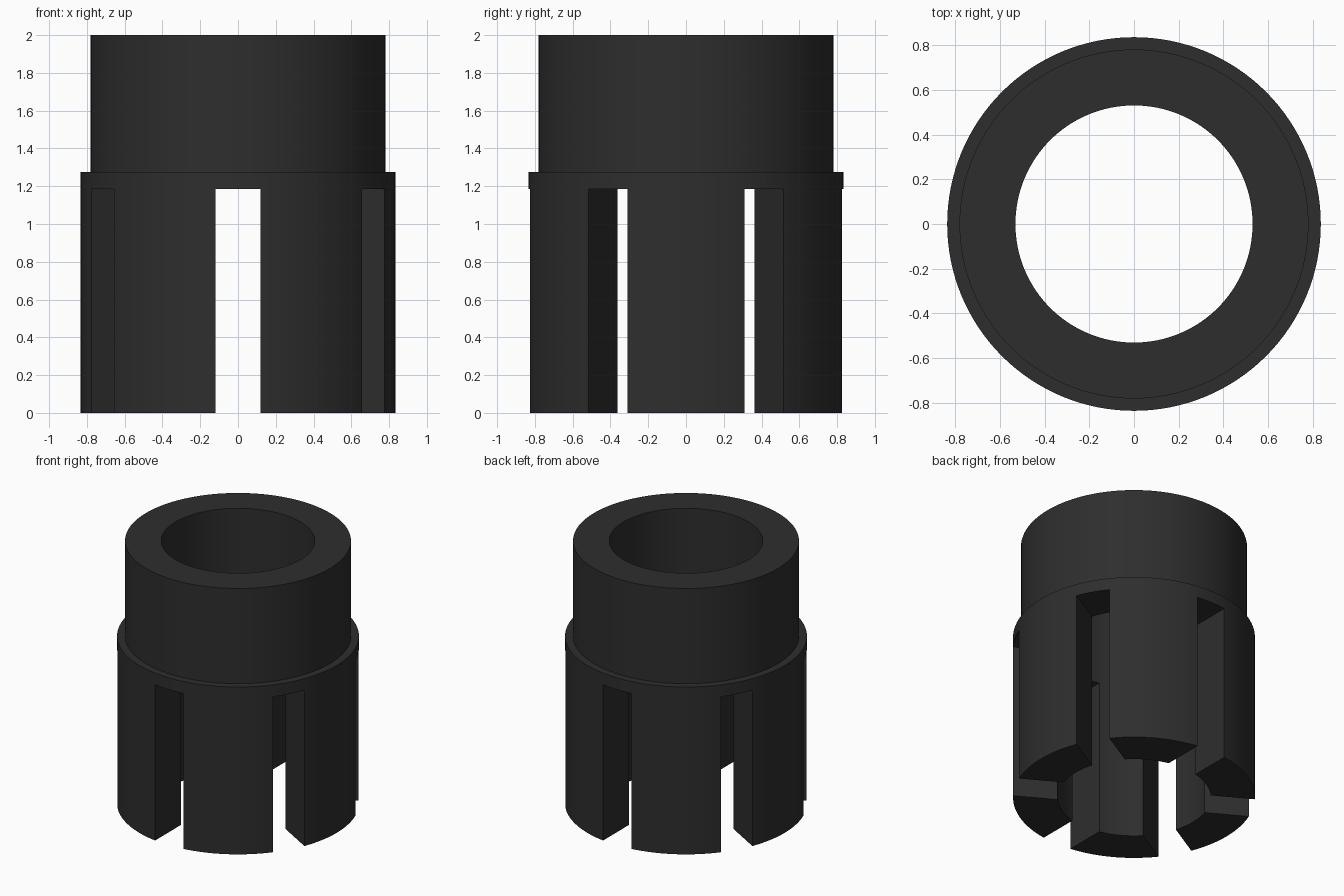
import bpy, bmesh, math

if "Cube" in bpy.data.objects:
    bpy.data.objects.remove(bpy.data.objects["Cube"])

SEGMENTS = 128
BORE, COLLAR, NECK = 0.53, 0.835, 0.78
SLOT_TOP, SHOULDER, HEIGHT = 1.185, 1.275, 2.0
SLOT_WIDTH = 0.24

black = bpy.data.materials.new("charcoal black")
black.diffuse_color = (0.027, 0.027, 0.027, 1)
black.use_nodes = True
black.node_tree.nodes["Principled BSDF"].inputs["Base Color"].default_value = black.diffuse_color


def link(name, bm):
    bmesh.ops.recalc_face_normals(bm, faces=bm.faces)
    mesh = bpy.data.meshes.new(name)
    bm.to_mesh(mesh)
    bm.free()
    obj = bpy.data.objects.new(name, mesh)
    bpy.context.collection.objects.link(obj)
    return obj


# Stepped sleeve: closed wall profile turned around the z axis
profile = [(BORE, 0), (COLLAR, 0), (COLLAR, SHOULDER),
           (NECK, SHOULDER), (NECK, HEIGHT), (BORE, HEIGHT)]
bm = bmesh.new()
rings = []
for i in range(SEGMENTS):
    a = math.tau * i / SEGMENTS
    rings.append([bm.verts.new((r * math.cos(a), r * math.sin(a), z)) for r, z in profile])
for i, ring in enumerate(rings):
    nxt = rings[(i + 1) % SEGMENTS]
    for j in range(len(profile)):
        k = (j + 1) % len(profile)
        bm.faces.new((ring[j], nxt[j], nxt[k], ring[k]))
sleeve = link("slotted_sleeve", bm)
sleeve.data.materials.append(black)

# Three bars across the diameter cut six straight slots
cutters = []
for i in range(3):
    bm = bmesh.new()
    bmesh.ops.create_cube(bm, size=1)
    cutter = link(f"slot_cutter_{i + 1}", bm)
    cutter.data.materials.append(black)
    cutter.scale = (2.4, SLOT_WIDTH, SLOT_TOP + 0.3)
    cutter.location.z = (SLOT_TOP - 0.3) / 2
    cutter.rotation_euler.z = math.radians(30 + 60 * i)
    cutter.hide_render = True
    cutters.append(cutter)
    cut = sleeve.modifiers.new(f"slot_{i + 1}", 'BOOLEAN')
    cut.operation, cut.solver, cut.object = 'DIFFERENCE', 'EXACT', cutter

# Bake the slots, then smooth the round walls and keep the corners sharp
bpy.ops.object.select_all(action='DESELECT')
bpy.context.view_layer.objects.active = sleeve
sleeve.select_set(True)
for name in [m.name for m in sleeve.modifiers]:
    bpy.ops.object.modifier_apply(modifier=name)
for cutter in cutters:
    bpy.data.objects.remove(cutter, do_unlink=True)
bpy.ops.object.shade_smooth_by_angle(angle=math.radians(30))
